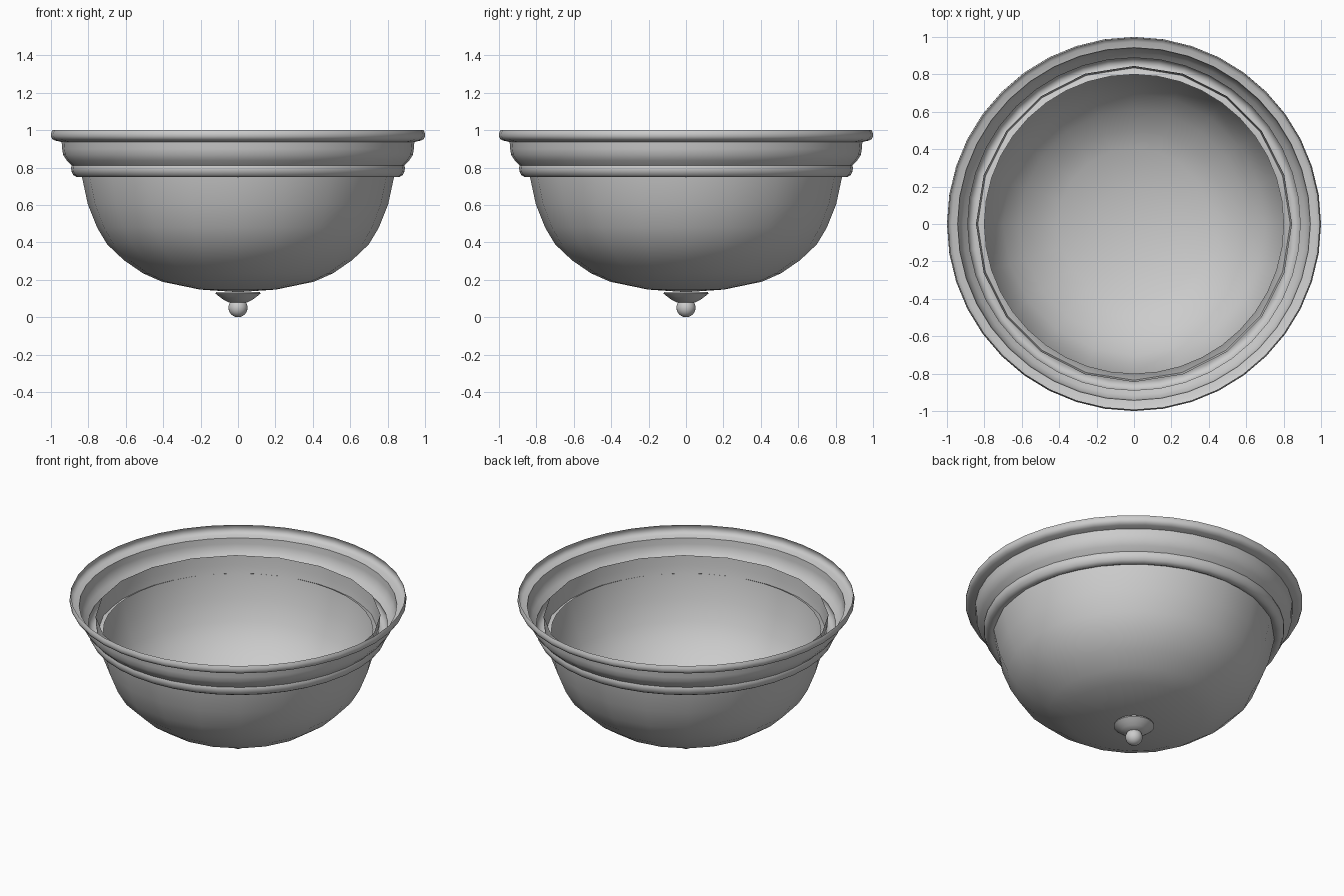
import bpy, bmesh, math

if "Cube" in bpy.data.objects:
    bpy.data.objects.remove(bpy.data.objects["Cube"])


def lathe(name, profile, sides, sharp=40):
    """Spin an (r, z) profile round the z axis; r = 0 makes a pole."""
    bm = bmesh.new()
    rings = []
    for r, z in profile:
        if r == 0:
            rings.append([bm.verts.new((0, 0, z))] * sides)
        else:
            rings.append([bm.verts.new((r * math.cos(2 * math.pi * i / sides),
                                        r * math.sin(2 * math.pi * i / sides), z))
                          for i in range(sides)])
    for a, b in zip(rings, rings[1:]):
        for i in range(sides):
            j = (i + 1) % sides
            quad = list(dict.fromkeys((a[i], b[i], b[j], a[j])))
            bm.faces.new(quad)
    mesh = bpy.data.meshes.new(name)
    bm.to_mesh(mesh)
    bm.free()
    ob = bpy.data.objects.new(name, mesh)
    bpy.context.collection.objects.link(ob)
    bpy.ops.object.select_all(action='DESELECT')
    ob.select_set(True)
    bpy.context.view_layer.objects.active = ob
    bpy.ops.object.shade_smooth_by_angle(angle=math.radians(sharp))
    return ob


# Stepped metal ring: rolled rim, cove, bead and inward-rising lip
lathe("ceiling_ring", [
    (0.992, 1.0), (0.999, 0.985), (1.0, 0.968), (0.992, 0.952), (0.975, 0.944),
    (0.943, 0.937), (0.94, 0.90), (0.935, 0.868), (0.915, 0.838), (0.889, 0.812),
    (0.893, 0.80), (0.89, 0.78), (0.88, 0.76), (0.862, 0.749), (0.845, 0.75),
    (0.80, 0.772)], 40)

# Glass bowl, a single open sheet
lathe("glass_bowl", [
    (0.845, 0.87), (0.842, 0.81), (0.834, 0.749), (0.803, 0.604), (0.754, 0.481),
    (0.70, 0.39), (0.61, 0.305), (0.508, 0.235), (0.406, 0.19), (0.203, 0.148),
    (0, 0.134)], 20)

# Finial cap under the bowl
lathe("finial_cap", [
    (0, 0.135), (0.117, 0.135), (0.12, 0.126), (0.10, 0.11), (0.075, 0.092),
    (0.05, 0.08), (0, 0.076)], 32)

# Finial ball
R = 0.051
lathe("finial_ball", [
    (0 if k in (0, 12) else R * math.sin(math.pi * k / 12),
     R + R * math.cos(math.pi * k / 12)) for k in range(13)], 24)
